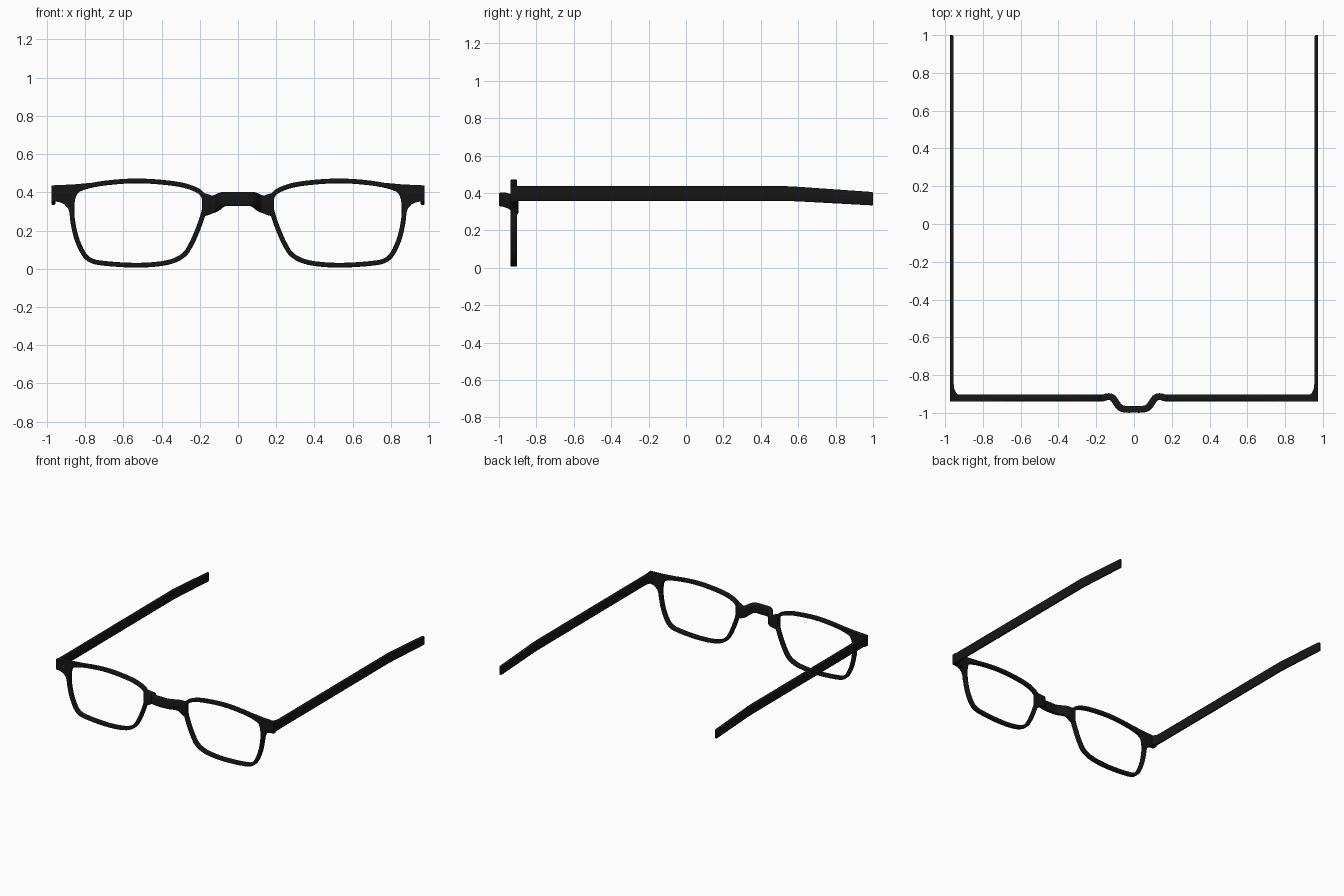
import bpy, bmesh, math
from mathutils import Vector

if "Cube" in bpy.data.objects:
    bpy.data.objects.remove(bpy.data.objects["Cube"])

mat = bpy.data.materials.new("black_acetate")
mat.diffuse_color = (0.008, 0.008, 0.008, 1)
mat.use_nodes = True
mat.node_tree.nodes["Principled BSDF"].inputs["Base Color"].default_value = mat.diffuse_color


def catmull(pts, n, closed):
    """Smooth curve through points of any dimension, n samples per span."""
    pts = [Vector(p) for p in pts]
    m = len(pts)
    get = (lambda i: pts[i % m]) if closed else (lambda i: pts[max(0, min(m - 1, i))])
    out = []
    for i in range(m if closed else m - 1):
        a, b, c, d = (get(i + k) for k in (-1, 0, 1, 2))
        for j in range(n):
            t = j / n
            out.append(0.5 * (2 * b + (c - a) * t + (2 * a - 5 * b + 4 * c - d) * t * t
                              + (3 * b - a - 3 * c + d) * t ** 3))
    if not closed:
        out.append(pts[-1])
    return out


def section(centre, u, v, hu, hv, r):
    """Rounded rectangle ring spanned by directions u and v."""
    ring = []
    for k, (su, sv) in enumerate(((1, 1), (-1, 1), (-1, -1), (1, -1))):
        for j in range(4):
            a = (k + j / 3) * math.pi / 2
            ring.append(centre + u * (su * (hu - r) + r * math.cos(a))
                        + v * (sv * (hv - r) + r * math.sin(a)))
    return ring


def finish(name, bm, mirror=True):
    bmesh.ops.recalc_face_normals(bm, faces=bm.faces)
    me = bpy.data.meshes.new(name)
    bm.to_mesh(me)
    bm.free()
    me.materials.append(mat)
    ob = bpy.data.objects.new(name, me)
    bpy.context.collection.objects.link(ob)
    if mirror:
        ob.modifiers.new("mirror", 'MIRROR')
    bpy.ops.object.select_all(action='DESELECT')
    bpy.context.view_layer.objects.active = ob
    ob.select_set(True)
    bpy.ops.object.shade_smooth_by_angle(angle=math.radians(40))
    return ob


def loft(name, rings, closed=False, mirror=True):
    bm = bmesh.new()
    vs = [[bm.verts.new(p) for p in ring] for ring in rings]
    n = len(vs[0])
    for i in range(len(vs) if closed else len(vs) - 1):
        a, b = vs[i], vs[(i + 1) % len(vs)]
        for j in range(n):
            bm.faces.new((a[j], a[(j + 1) % n], b[(j + 1) % n], b[j]))
    if not closed:
        bm.faces.new(vs[0])
        bm.faces.new(vs[-1])
    return finish(name, bm, mirror)


X, Y, Z = Vector((1, 0, 0)), Vector((0, 1, 0)), Vector((0, 0, 1))
FRONT = -0.921

# Lens rims: rounded section swept round the lens opening (x, z)
opening = [(.517, .448), (.69, .437), (.80, .415), (.845, .385), (.857, .31),
           (.847, .217), (.82, .128), (.775, .06), (.69, .039), (.517, .03),
           (.375, .043), (.297, .076), (.258, .128), (.218, .217), (.188, .31),
           (.187, .365), (.222, .402), (.323, .432)]
loop = catmull(opening, 4, True)
rings = []
for i, p in enumerate(loop):
    t = (loop[(i + 1) % len(loop)] - loop[i - 1]).normalized()
    out = Vector((-t.y, 0, t.x))
    rings.append(section(Vector((p.x, FRONT, p.y)) + out * .0115, out, Y, .0125, .018, .006))
loft("lens_rim", rings, closed=True)

# End pieces: flared plates joining rim to temple
outline = [(.68, .460), (.76, .450), (.86, .441), (.975, .436), (.975, .352), (.955, .352),
           (.93, .347), (.908, .337), (.890, .318), (.880, .29), (.874, .24), (.864, .24),
           (.866, .31), (.854, .387), (.805, .422), (.69, .445)]
bm = bmesh.new()
face = bm.faces.new([bm.verts.new((x, FRONT - .018, z)) for x, z in outline])
ext = bmesh.ops.extrude_face_region(bm, geom=[face])
bmesh.ops.translate(bm, vec=(0, .036, 0), verts=[v for v in ext["geom"] if isinstance(v, bmesh.types.BMVert)])
finish("end_piece", bm)

# Bridge: curved band bulging forward (x, y, z low, z high)
half = [(0, -.981, .328, .402), (.05, -.98, .329, .402), (.078, -.968, .325, .401),
        (.096, -.943, .315, .394), (.115, -.919, .298, .386), (.14, -.914, .287, .384),
        (.165, -.921, .278, .392), (.188, -.921, .272, .395)]
full = [(-x, y, a, b) for x, y, a, b in half[:0:-1]] + half
path = catmull(full, 4, False)
rings = []
for i, p in enumerate(path):
    d = path[min(i + 1, len(path) - 1)] - path[max(i - 1, 0)]
    nrm = Vector((-d[1], d[0], 0)).normalized()
    rings.append(section(Vector((p[0], p[1], (p[2] + p[3]) / 2)), nrm, Z,
                         .018, (p[3] - p[2]) / 2, .008))
loft("bridge", rings, mirror=False)

# Temples: thin straight arms, filleted at the hinge, dropping at the tip
# (y, x inner, z low, z high)
arm = [(-.939, .935, .357, .436), (-.905, .930, .357, .436), (-.893, .942, .357, .436),
       (-.875, .951, .357, .436), (-.845, .955, .357, .436), (.54, .955, .357, .436),
       (.60, .955, .355, .433), (.985, .955, .334, .406), (.996, .957, .334, .405),
       (1.0, .961, .337, .402)]
rings = [section(Vector(((xi + .975) / 2, y, (a + b) / 2)), X, Z, (.975 - xi) / 2, (b - a) / 2, .006)
         for y, xi, a, b in arm]
loft("temple", rings)
